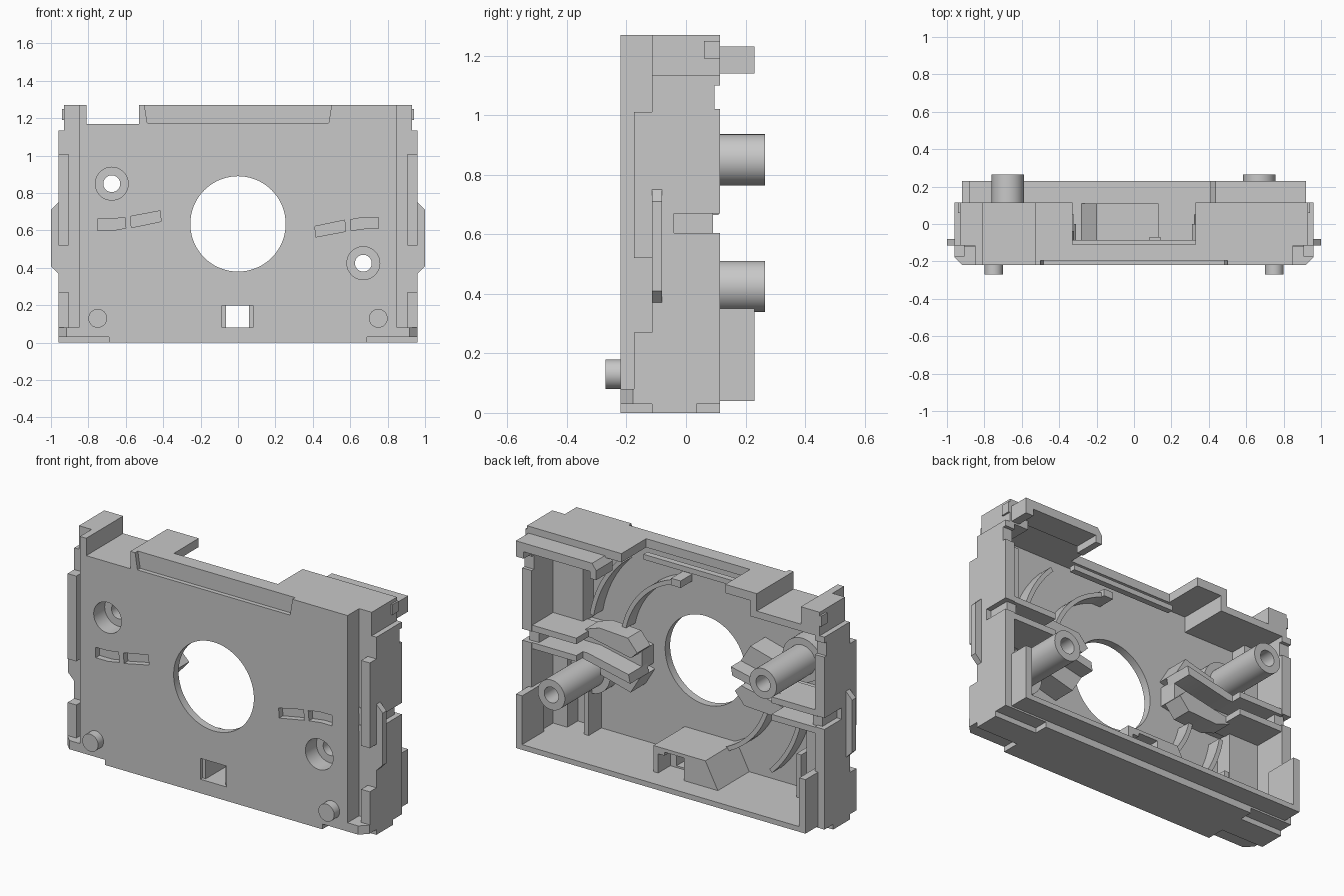
import bpy, bmesh, math
from mathutils import Vector, Matrix

cube = bpy.data.objects.get("Cube")
if cube:
    bpy.data.objects.remove(cube)

grey = bpy.data.materials.new("plain_grey")
grey.use_nodes = True
COLOUR = (0.58, 0.58, 0.58, 1)
grey.diffuse_color = COLOUR
grey.node_tree.nodes["Principled BSDF"].inputs["Base Color"].default_value = COLOUR
MID_Z = 0.635
FRONT, BACK, TOP, SIDE = -0.22, 0.115, 1.27, 0.96


def finish(name, bm):
    bmesh.ops.recalc_face_normals(bm, faces=bm.faces)
    mesh = bpy.data.meshes.new(name)
    bm.to_mesh(mesh)
    bm.free()
    obj = bpy.data.objects.new(name, mesh)
    bpy.context.collection.objects.link(obj)
    mesh.materials.append(grey)
    return obj


def box(name, x0, x1, y0, y1, z0, z1):
    bm = bmesh.new()
    bmesh.ops.create_cube(bm, size=1)
    for v in bm.verts:
        v.co = Vector(((x0 + x1) / 2 + v.co.x * (x1 - x0),
                       (y0 + y1) / 2 + v.co.y * (y1 - y0),
                       (z0 + z1) / 2 + v.co.z * (z1 - z0)))
    return finish(name, bm)


def prism(name, outline, y0, y1):
    """Extrude an (x, z) outline along y."""
    bm = bmesh.new()
    face = bm.faces.new([bm.verts.new((x, y0, z)) for x, z in outline])
    out = bmesh.ops.extrude_face_region(bm, geom=[face])
    verts = [g for g in out["geom"] if isinstance(g, bmesh.types.BMVert)]
    bmesh.ops.translate(bm, verts=verts, vec=(0, y1 - y0, 0))
    return finish(name, bm)


def cylinder(name, x, z, r, y0, y1, sides=48):
    bm = bmesh.new()
    place = Matrix.Translation((x, (y0 + y1) / 2, z)) @ Matrix.Rotation(-math.pi / 2, 4, "X")
    bmesh.ops.create_cone(bm, cap_ends=True, segments=sides, radius1=r,
                          radius2=r, depth=y1 - y0, matrix=place)
    return finish(name, bm)


def cut(obj, cutter, keep=False):
    mod = obj.modifiers.new("cut", "BOOLEAN")
    mod.operation, mod.solver, mod.object = "DIFFERENCE", "EXACT", cutter
    bpy.context.view_layer.objects.active = obj
    bpy.ops.object.modifier_apply(modifier=mod.name)
    if not keep:
        bpy.data.objects.remove(cutter)


def cut_box(obj, *size):
    cut(obj, box("cutter", *size))


def turned(outline, turn):
    """Half turn about the middle of the housing."""
    return [(-x, TOP - z) for x, z in outline] if turn else outline


def arc(radius, width, start, end, steps=20):
    angles = [math.radians(start + (end - start) * i / steps) for i in range(steps + 1)]
    ring = [(radius, a) for a in angles] + [(radius + width, a) for a in reversed(angles)]
    return [(r * math.cos(a), MID_Z + r * math.sin(a)) for r, a in ring]


# Housing shell, open at the back
shell = box("housing_shell", -SIDE, SIDE, FRONT, BACK, 0, TOP)
cut_box(shell, -0.81, 0.81, -0.175, 0.3, 0.07, 1.13)
cut_box(shell, -0.9, 0.9, -0.08, 0.3, 0.07, 1.13)
cut_box(shell, -0.49, 0.81, -0.175, 0.3, 1.0, 1.22)
cut_box(shell, -0.33, 0.33, -0.11, 0.3, 1.05, 1.4)
cut_box(shell, -0.81, -0.53, -0.5, 0.3, 1.17, 1.4)
cut(shell, prism("cutter", [(-0.5, 1.4), (-0.5, TOP), (-0.485, 1.175),
                            (0.485, 1.175), (0.5, TOP), (0.5, 1.4)], -0.3, -0.195))

# Stepped front corners, side wall openings and raised bottom corners
for s in (-1, 1):
    def side_cut(a, b, *rest):
        cut_box(shell, *sorted((s * a, s * b)), *rest)
    side_cut(0.85, 1.1, -0.4, -0.115, 0.08, 1.4)
    side_cut(0.93, 1.1, -0.4, 0.3, 1.135, 1.4)
    side_cut(0.8, 1.1, 0.095, 0.3, 1.02, 1.1)
    side_cut(0.8, 1.1, -0.04, 0.3, 0.605, 0.67)
    side_cut(0.69, 1.1, -0.4, -0.115, -0.1, 0.03)
    side_cut(0.69, 1.1, 0.035, 0.3, -0.1, 0.03)
    corner = box("cutter", -0.03, 0.03, -0.03, 0.03, -0.1, 0.2)
    corner.location = (s * SIDE, FRONT, 0)
    corner.rotation_euler.z = math.pi / 4
    cut(shell, corner)

# Central opening and front slots
cut(shell, cylinder("cutter", 0, MID_Z, 0.255, -0.4, 0, sides=72))
inner_slot = [(0.415, 0.565), (0.575, 0.595), (0.57, 0.655), (0.412, 0.622)]
outer_slot = [(0.605, 0.6), (0.68, 0.61), (0.75, 0.61), (0.75, 0.67), (0.67, 0.67), (0.6, 0.657)]
for turn in (False, True):
    for slot in (inner_slot, outer_slot):
        cut(shell, prism("cutter", turned(slot, turn), -0.4, -0.185))

# Latch box over the lower opening
latch = prism("latch_box", [(0.13, 0.05), (0.13, 0.22), (-0.2, 0.22), (-0.29, 0.05)], -0.18, 0.11)
cut_box(latch, -0.065, 0.1, 0.0, 0.3, 0.0, 0.18)
opening = box("cutter", -0.065, 0.06, -0.4, 0.4, 0.08, 0.2)
cut(latch, opening, keep=True)
cut(shell, opening)
cut_box(shell, -0.085, 0.08, -0.4, -0.2, 0.08, 0.2)

# Screw bosses with collars and sunk heads
for label, x, z in (("right", -0.675, 0.85), ("left", 0.67, 0.425)):
    boss = cylinder(label + "_screw_boss", x, z, 0.086, -0.2, 0.265)
    collar = cylinder(label + "_boss_collar", x, z, 0.125, -0.2, -0.09)
    hole = cylinder("cutter", x, z, 0.045, -0.4, 0.5)
    sink = cylinder("cutter", x, z, 0.088, -0.3, -0.12)
    for part in (shell, collar, boss):
        cut(part, hole, keep=True)
        cut(part, sink, keep=True)
    bpy.data.objects.remove(hole)
    bpy.data.objects.remove(sink)

# Guides, shelves, ribs and webs, repeated with a half turn
upper_guide = [(0.64, 0.67), (0.6, 0.67), (0.35, 0.62), (0.31, 0.66), (0.37, 0.73),
               (0.55, 0.74), (0.64, 0.71)]
lower_guide = [(0.64, 0.605), (0.59, 0.605), (0.33, 0.55), (0.32, 0.5), (0.55, 0.55), (0.64, 0.57)]
channel_floor = [(0.81, 0.59), (0.81, 0.69), (0.6, 0.69), (0.33, 0.64), (0.33, 0.53), (0.6, 0.59)]
boss_web = [(0.57, 0.52), (0.57, 0.45), (0.38, 0.4), (0.32, 0.5), (0.5, 0.55)]
stiffener = [(0.71, 0.7), (0.81, 0.7), (0.81, 1.14), (0.71, 1.14)]
upper_shelf = [(0.62, 0.67), (0.91, 0.67), (0.91, 0.705), (0.62, 0.705)]
lower_shelf = [(0.62, 0.57), (0.91, 0.57), (0.91, 0.605), (0.62, 0.605)]
for label, turn in (("left", False), ("right", True)):
    for part, outline, start, depth in (
            ("upper_guide", upper_guide, -0.12, 0.0),
            ("lower_guide", lower_guide, -0.12, 0.05),
            ("upper_shelf", upper_shelf, -0.12, 0.11),
            ("lower_shelf", lower_shelf, -0.12, 0.11),
            ("channel_floor", channel_floor, -0.18, -0.07),
            ("boss_web", boss_web, -0.18, -0.04),
            ("stiffener", stiffener, -0.18, -0.08),
            ("inner_arc_rib", arc(0.455, 0.025, 12, 76), -0.18, -0.09),
            ("outer_arc_rib", arc(0.66, 0.025, 10, 45), -0.18, -0.09)):
        prism(label + "_" + part, turned(outline, turn), start, depth)
    tip = math.radians(76)
    (cx, cz), = turned([(0.467 * math.cos(tip), MID_Z + 0.467 * math.sin(tip))], turn)
    box(label + "_arc_end", cx - 0.03, cx + 0.03, -0.18, -0.07, cz - 0.02, cz + 0.02)

# Parts mirrored left and right
clip = [(0.94, 0.35), (0.96, 0.37), (1.0, 0.41), (1.0, 0.71), (0.96, 0.75), (0.94, 0.75)]
for label, s in (("left", 1), ("right", -1)):
    prism(label + "_side_clip", [(s * x, z) for x, z in clip], -0.115, -0.08)
    cylinder(label + "_locating_pin", s * 0.75, 0.13, 0.05, -0.27, -0.2)
    outer = sorted((s * 0.905, s * SIDE))
    box(label + "_lower_corner_strip", *outer, -0.175, -0.11, 0.07, 0.27)
    box(label + "_upper_corner_strip", *outer, -0.175, -0.11, 0.52, 1.01)
    box(label + "_rear_lip", *sorted((s * 0.88, s * 0.92)), 0.03, 0.23, 0.04, 0.35)
    box(label + "_channel_post", *sorted((s * 0.87, s * 0.93)), -0.08, 0.09, 0.59, 0.68)
    box(label + "_top_nub", *sorted((s * 0.9, s * 0.94)), 0.06, BACK, 1.19, 1.25)
    box(label + "_corner_web", *sorted((s * 0.66, s * 0.69)), -0.18, -0.06, 0.06, 0.32)

# Bottom rim, top rail and rear bridge
box("bottom_rear_lip", -0.92, 0.92, 0.03, 0.23, 0.04, 0.07)
box("top_rail", -0.33, 0.33, -0.12, -0.085, 1.16, 1.19)
bridge = box("rear_bridge", 0.41, 0.92, 0.08, 0.23, 1.14, 1.23)
cut_box(bridge, 0.45, 0.87, 0.0, 0.3, 1.0, 1.18)
cut(bridge, prism("cutter", [(0.40, 1.25), (0.40, 1.18), (0.45, 1.25)], 0.0, 0.3))

# Smooth the round surfaces and keep edges crisp
bpy.ops.object.select_all(action="DESELECT")
for obj in bpy.context.collection.objects:
    if obj.type == "MESH" and grey.name in obj.data.materials:
        obj.select_set(True)
        bpy.context.view_layer.objects.active = obj
bpy.ops.object.shade_smooth_by_angle(angle=math.radians(30))
